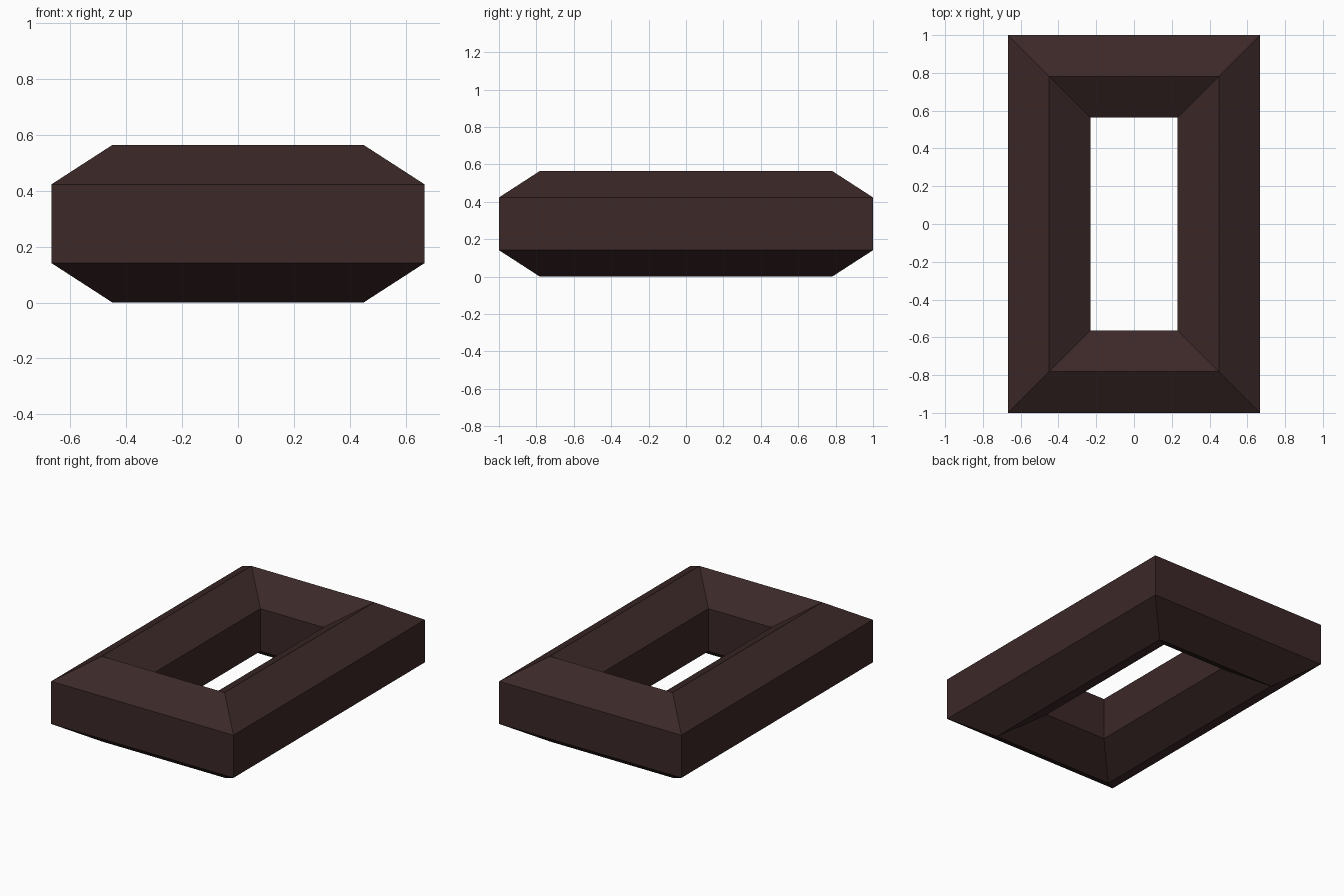
import bpy
import bmesh

cube = bpy.data.objects.get("Cube")
if cube:
    bpy.data.objects.remove(cube, do_unlink=True)

# Material
brown = bpy.data.materials.new("dark_brown")
brown.use_nodes = True
colour = (0.045, 0.021, 0.021, 1)
brown.diffuse_color = colour
brown.node_tree.nodes["Principled BSDF"].inputs["Base Color"].default_value = colour

# Hexagonal bar section: (inset from the outer edge, height)
HALF_X, HALF_Y = 0.667, 1.0
RIDGE, INNER = 0.218, 0.436
LOW, HIGH, TOP = 0.141, 0.423, 0.564
section = [(0, LOW), (0, HIGH), (RIDGE, TOP), (INNER, HIGH), (INNER, LOW), (RIDGE, 0)]
corners = [(-1, -1), (1, -1), (1, 1), (-1, 1)]

# Sweep the section round the rectangle with mitred corners
bm = bmesh.new()
rings = [[bm.verts.new((sx * (HALF_X - inset), sy * (HALF_Y - inset), z))
          for inset, z in section] for sx, sy in corners]
for i, ring in enumerate(rings):
    following = rings[(i + 1) % len(rings)]
    for j in range(len(section)):
        k = (j + 1) % len(section)
        bm.faces.new((ring[j], following[j], following[k], ring[k]))
bmesh.ops.recalc_face_normals(bm, faces=bm.faces)

mesh = bpy.data.meshes.new("rectangular_link")
bm.to_mesh(mesh)
bm.free()
mesh.materials.append(brown)
link = bpy.data.objects.new("rectangular_link", mesh)
bpy.context.collection.objects.link(link)
